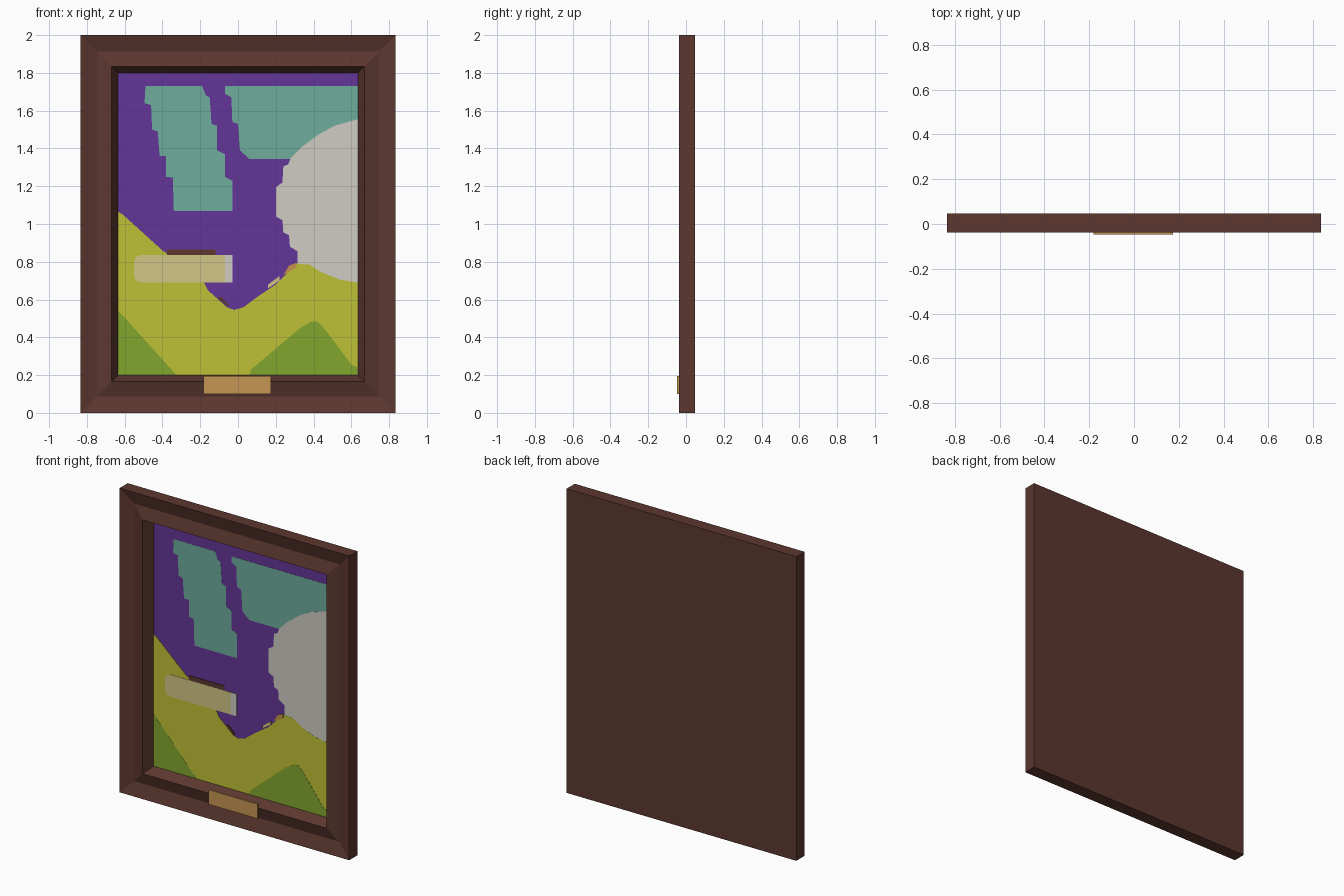
import bpy, bmesh, math

if "Cube" in bpy.data.objects:
    bpy.data.objects.remove(bpy.data.objects["Cube"])


def material(name, r, g, b):
    m = bpy.data.materials.new(name)
    lin = [((c / 255 + 0.055) / 1.055) ** 2.4 for c in (r, g, b)]
    m.diffuse_color = (*lin, 1)
    m.use_nodes = True
    m.node_tree.nodes["Principled BSDF"].inputs["Base Color"].default_value = m.diffuse_color
    return m


BROWN = material("dark wood brown", 92, 55, 47)
PURPLE = material("purple", 101, 54, 152)
TEAL = material("teal", 110, 172, 156)
GREY = material("warm pale grey", 207, 204, 194)
YELLOW = material("olive yellow", 190, 192, 54)
GREEN = material("leaf green", 130, 166, 46)
KHAKI = material("khaki cream", 209, 198, 134)
GOLD = material("brass", 198, 149, 84)
PEACH = material("peach orange", 196, 146, 74)


def finish(name, bm, mats):
    bmesh.ops.recalc_face_normals(bm, faces=bm.faces)
    me = bpy.data.meshes.new(name)
    bm.to_mesh(me)
    bm.free()
    ob = bpy.data.objects.new(name, me)
    for m in mats:
        me.materials.append(m)
    bpy.context.collection.objects.link(ob)
    return ob


def plate(name, pts, mat, front, back):
    """Flat cut-out in the x-z plane, running from y=back to y=front."""
    bm = bmesh.new()
    a = [bm.verts.new((x, front, z)) for x, z in pts]
    b = [bm.verts.new((x, back, z)) for x, z in pts]
    bm.faces.new(a)
    bm.faces.new(b[::-1])
    n = len(pts)
    for i in range(n):
        j = (i + 1) % n
        bm.faces.new((a[i], b[i], b[j], a[j]))
    return finish(name, bm, [mat])


def rect(x0, z0, x1, z1):
    return [(x0, z0), (x1, z0), (x1, z1), (x0, z1)]


# mitred frame: profile of (inset from outer edge, y) swept round the rectangle
W, CANVAS_Y = 0.835, 0.033
profile = [(0, 0.047), (0, -0.037), (0.088, -0.012), (0.166, -0.036), (0.2, CANVAS_Y)]
bm = bmesh.new()
rings = [[bm.verts.new((x, y, z)) for x, z in rect(-W + d, d, W - d, 2 - d)]
         for d, y in profile]
for r, s in zip(rings, rings[1:]):
    for i in range(4):
        j = (i + 1) % 4
        bm.faces.new((r[i], r[j], s[j], s[i]))
bm.faces.new(rings[0])
canvas = bm.faces.new(rings[-1])
canvas.material_index = 1
finish("frame_and_canvas", bm, [BROWN, PURPLE])

# painted shapes, stacked as very thin plates
E = 0.635
teal_bar = [(-.49, 1.73), (-.19, 1.73), (-.17, 1.68), (-.15, 1.67), (-.14, 1.53),
            (-.11, 1.52), (-.11, 1.39), (-.07, 1.37), (-.07, 1.25), (-.03, 1.23),
            (-.03, 1.07), (-.34, 1.07), (-.345, 1.245), (-.38, 1.25), (-.38, 1.36),
            (-.415, 1.36), (-.425, 1.49), (-.455, 1.5), (-.46, 1.63), (-.495, 1.64)]
teal_corner = [(-.07, 1.73), (E, 1.73), (E, 1.345), (.06, 1.345), (.01, 1.39),
               (0, 1.53), (-.03, 1.54), (-.035, 1.67), (-.07, 1.69)]
disc = [(E, 1.555), (.51, 1.52), (.42, 1.47), (.34, 1.41), (.28, 1.35), (.265, 1.315),
        (.24, 1.305), (.235, 1.22), (.2, 1.195), (.2, 1.04), (.235, 1.02), (.24, .955),
        (.27, .94), (.275, .88), (.315, .855), (.315, .75), (.44, .70), (E, .65)]
field = [(-E, 1.065), (-.61, 1.05), (-.4, .86), (-.37, .84), (-.18, .69), (-.16, .65),
         (-.06, .56), (-.02, .545), (.03, .56), (.11, .62), (.2, .68), (.31, .79),
         (.38, .785), (.44, .745), (.54, .705), (E, .69), (E, .2), (-E, .2)]
left_hill = [(-E, .54), (-.61, .515), (-.325, .2), (-E, .2)]
right_hill = [(.06, .2), (.07, .23), (.33, .45), (.39, .485), (.42, .485),
              (.47, .43), (.6, .255), (E, .24), (E, .2)]
# bar with rounded left corners
R = 0.035
bar = [(-.07, .69), (-.07, .835)]
for cz, start in ((.8, 90), (.725, 180)):
    for k in range(4):
        t = math.radians(start + k * 30)
        bar.append((-.515 + R * math.cos(t), cz + R * math.sin(t)))

layers = [
    ("teal_bar", teal_bar, TEAL), ("teal_corner", teal_corner, TEAL),
    ("pale_disc", disc, GREY), ("yellow_field", field, YELLOW),
    ("left_hill", left_hill, GREEN), ("right_hill", right_hill, GREEN),
    ("brown_stroke", rect(-.375, .83, -.12, .865), BROWN),
    ("cream_bar", bar, KHAKI), ("cream_bar_end", rect(-.07, .69, -.03, .835), GREY),
    ("peach_dab", [(.24, .73), (.31, .77), (.31, .795), (.27, .78)], PEACH),
    ("brown_dab", [(-.11, .61), (-.05, .56), (-.05, .575), (-.09, .615)], BROWN),
    ("pale_dab", [(.16, .66), (.22, .70), (.22, .725), (.16, .68)], KHAKI),
]
for i, (name, pts, mat) in enumerate(layers):
    plate(name, pts, mat, CANVAS_Y - 0.0006 * (i + 1), CANVAS_Y + 0.001)

# brass plaque on the lower rail
plate("plaque", rect(-.182, .1, .175, .195), GOLD, -0.047, -0.035)
